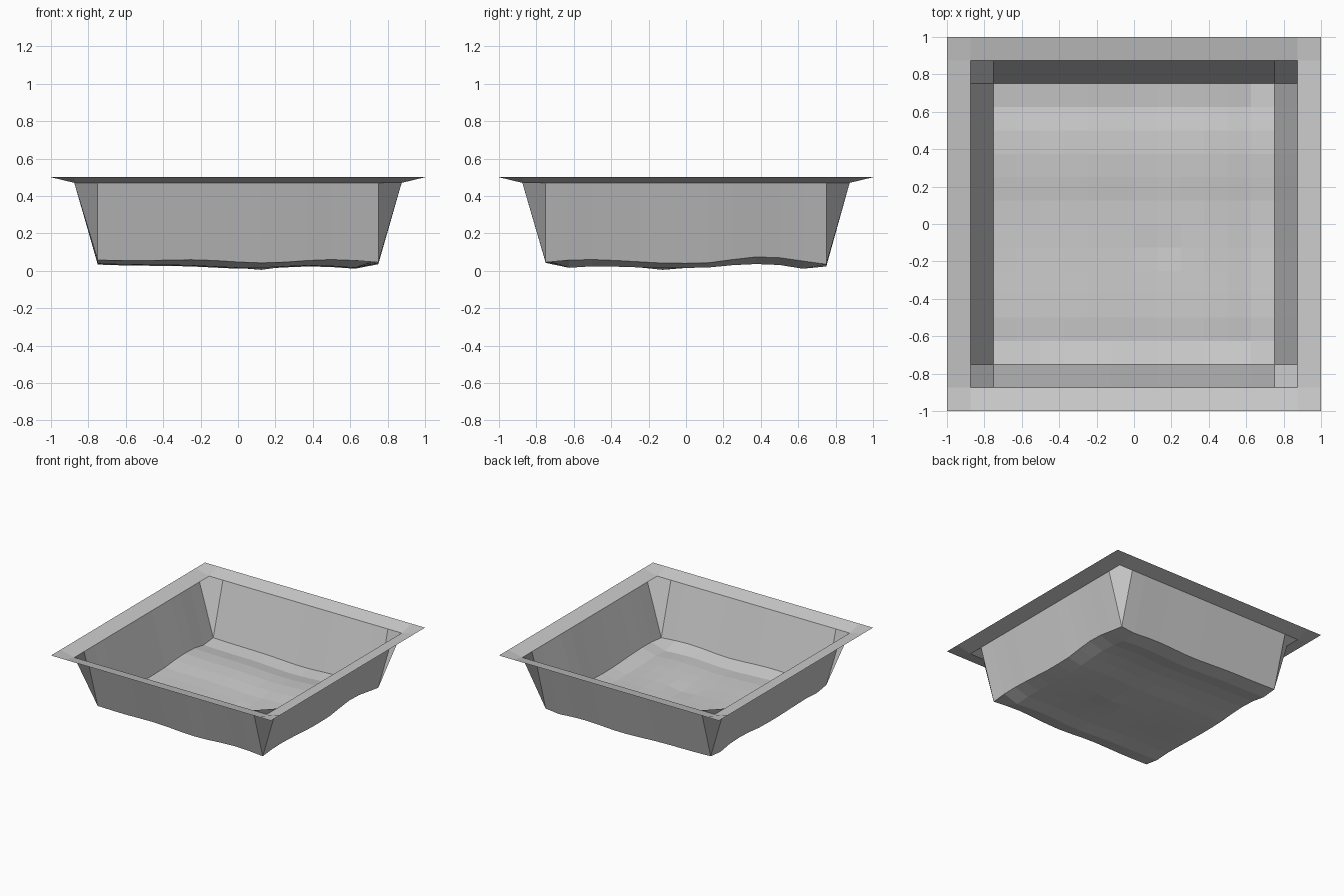
import bpy, bmesh

if "Cube" in bpy.data.objects:
    bpy.data.objects.remove(bpy.data.objects["Cube"])

N = 16            # cells per side
STEP = 2 / N

# Height profiles over the 13 floor stations (-0.75 .. 0.75)
along_y = [.052, .028, .036, .034, .030, .027, .027, .030, .042, .048, .043, .023, .035]
along_x = [.010, .006, .004, .003, .000, -.006, -.012, -.012, -.005, .000, -.003, -.012, .000]
front_edge = [.057, .055, .054, .057, .059, .055, .047, .042, .046, .055, .060, .055, .045]
right_edge = [.045, .057, .060, .055, .048, .041, .040, .043, .060, .074, .070, .052, .035]


def height(i, j):
    ring = min(i, j, N - i, N - j)
    if ring == 0:
        return 0.5
    if ring == 1:
        return 0.47
    a, b = i - 2, j - 2
    if b == 0:
        return front_edge[a]
    if a == 12:
        return right_edge[b]
    z = along_y[b] + along_x[a]
    if (a, b) == (7, 5):
        z = 0.005
    return max(z, 0.005)


# Sunken basin: one open sheet with flared rim, sloped walls and uneven floor
bm = bmesh.new()
grid = [[bm.verts.new((-1 + i * STEP, -1 + j * STEP, height(i, j)))
         for j in range(N + 1)] for i in range(N + 1)]
for i in range(N):
    for j in range(N):
        bm.faces.new((grid[i][j], grid[i + 1][j], grid[i + 1][j + 1], grid[i][j + 1]))
bm.normal_update()
mesh = bpy.data.meshes.new("basin")
bm.to_mesh(mesh)
bm.free()
basin = bpy.data.objects.new("basin", mesh)
bpy.context.collection.objects.link(basin)
